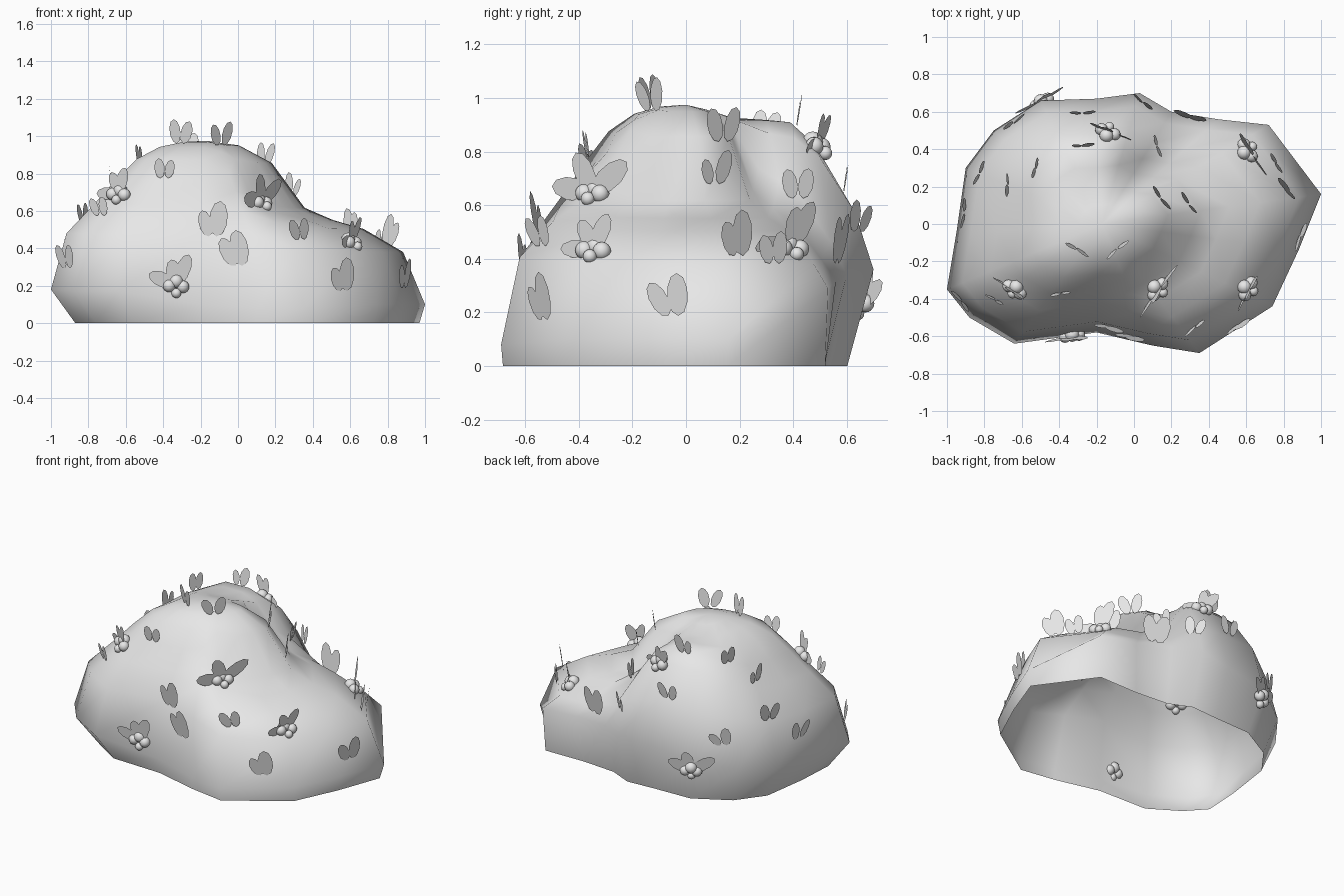
import bpy, bmesh, math, random
from mathutils import Vector, Matrix
from mathutils.bvhtree import BVHTree

if "Cube" in bpy.data.objects:
    bpy.data.objects.remove(bpy.data.objects["Cube"], do_unlink=True)
random.seed(4)

grey = bpy.data.materials.new("plain_grey")
grey.use_nodes = True
grey.diffuse_color = (0.8, 0.8, 0.8, 1)
grey.node_tree.nodes["Principled BSDF"].inputs["Base Color"].default_value = grey.diffuse_color


def finish(bm, name, smooth):
    """Turn a bmesh into a named, coloured object."""
    mesh = bpy.data.meshes.new(name)
    for face in bm.faces:
        face.smooth = smooth
    bm.to_mesh(mesh)
    bm.free()
    mesh.materials.append(grey)
    obj = bpy.data.objects.new(name, mesh)
    bpy.context.collection.objects.link(obj)


# Bush mound: widest outline as x, y, height, base inset, share of low side lobe
OUTLINE = [
    (1, .16, .1, .97, 1), (.72, .53, .29, .98, 1), (.45, .56, .32, .92, .9),
    (.2, .6, .34, .89, .6), (.03, .7, .36, .86, .15), (-.2, .67, .34, .88, 0),
    (-.5, .66, .3, .88, 0), (-.75, .5, .25, .9, 0), (-.9, .3, .22, .9, 0),
    (-.95, -.05, .2, .9, 0), (-1, -.35, .18, .87, 0), (-.88, -.5, .17, .86, 0),
    (-.64, -.64, .17, .87, 0), (-.2, -.58, .1, .98, 0), (.1, -.65, .08, .99, .28),
    (.35, -.69, .08, .99, .75), (.74, -.44, .1, .98, 1), (.88, -.14, .1, .98, 1),
]
APEX = Vector((-.17, 0, .975))
# Ring distance from the apex, then heights on the front, back and side lobe
RINGS = [(.9, .48, .61, .38), (.72, .64, .84, .51), (.58, .77, .92, .55),
         (.45, .88, .92, .6), (.3, .945, .915, .87), (.15, .97, .95, .955)]


def build_mound():
    bm = bmesh.new()
    rings = [[bm.verts.new((x * s, y * s, 0)) for x, y, z, s, w in OUTLINE],
             [bm.verts.new((x, y, z)) for x, y, z, s, w in OUTLINE]]
    for t, front, back, lobe in RINGS:
        ring = []
        for x, y, z, s, w in OUTLINE:
            b = min(1, max(0, y / .66) ** 2)
            height = (front + (back - front) * b) * (1 - w) + lobe * w
            spot = APEX.lerp(Vector((x, y, 0)), t)
            ring.append(bm.verts.new((spot.x, spot.y, height)))
        rings.append(ring)
    top = bm.verts.new(APEX)
    count = len(OUTLINE)
    for i in range(count):
        j = (i + 1) % count
        for low, high in zip(rings, rings[1:]):
            bm.faces.new((low[i], low[j], high[j], high[i]))
        bm.faces.new((rings[-1][i], rings[-1][j], top))
    # Soften the valley between the two lobes
    bmesh.ops.smooth_vert(bm, verts=[v for ring in rings[3:] for v in ring], factor=.3,
                          use_axis_z=True)
    bm.normal_update()
    tree = BVHTree.FromBMesh(bm)
    finish(bm, "bush_mound", True)
    return tree


surface = build_mound()
leaves = bmesh.new()
berries = bmesh.new()


def frame_at(spot):
    """Nearest surface point with its normal, horizontal outward and sideways axes."""
    point, normal, _, _ = surface.find_nearest(Vector(spot))
    out = Vector((normal.x, normal.y, 0))
    if out.length < .15:
        out = Vector((point.x - APEX.x, point.y - APEX.y, 0))
    out.normalize()
    return point, normal, out, Vector((0, 0, 1)).cross(out)


def add_leaf(base, out, side, roll, length, width):
    """Flat oval leaf growing from base, leaning slightly outward."""
    up = (Vector((0, 0, 1)) + out * .15).normalized()
    a = math.radians(roll)
    along = up * math.cos(a) + side * math.sin(a)
    across = side * math.cos(a) - up * math.sin(a)
    verts = []
    for k in range(10):
        q = math.tau * k / 10
        verts.append(leaves.verts.new(base + along * length * (1 - math.cos(q)) / 2
                                      + across * width / 2 * math.sin(q)))
    leaves.faces.new(verts)


def add_pair(spot, size):
    """Two leaves of uneven size, tilted together."""
    point, normal, out, side = frame_at(spot)
    tilt = random.uniform(-18, 18)
    for sign in (-1, 1):
        grow = size * random.uniform(.8, 1.15)
        add_leaf(point + side * sign * .02 + normal * .005, out, side,
                 tilt + sign * random.uniform(5, 22), grow, grow * .52)


def add_cluster(spot, size):
    """Four berries with three fanned leaves."""
    point, normal, out, side = frame_at(spot)
    for roll, part in ((-80, .9), (-12, .8), (40, 1)):
        add_leaf(point + normal * .015, out, side, roll + random.uniform(-20, 20),
                 size * part, size * .45)
    rise = normal.cross(side).normalized()
    for u, v, radius in ((-.038, 0, .034), (0, -.025, .038), (.036, .005, .034), (0, .04, .026)):
        center = point + normal * .01 + side * u - rise * v
        bmesh.ops.create_uvsphere(berries, u_segments=12, v_segments=8, radius=radius,
                                  matrix=Matrix.Translation(center))


# Loose leaf pairs
SMALL = [
    (-.73, -.4, .57), (-.93, -.43, .3), (-.4, -.33, .75), (-.31, -.12, .95),
    (-.09, -.13, .96), (.35, -.55, .47), (.25, .08, .65), (.15, .15, .85),
    (.13, .43, .65), (-.28, .42, .9), (-.28, .6, .65), (.76, .34, .4),
    (-.83, .27, .53), (-.65, .2, .7), (-.5, .28, .82), (-.94, .07, .35),
    (-.65, .52, .4), (.05, .64, .5),
]
LARGE = [(-.13, -.52, .46), (.58, -.55, .18), (.92, -.06, .2), (.8, .2, .42),
         (0, -.62, .31), (.3, .56, .38)]
for size, sites in ((.12, SMALL), (.17, LARGE)):
    for site in sites:
        add_pair(site, size)

# Berry clusters
for site, size in [((-.62, -.32, .66), .15), ((.13, -.35, .65), .2), ((-.33, -.6, .2), .18),
                   ((.62, -.35, .45), .15), ((.6, .39, .43), .19), ((-.14, .5, .83), .15),
                   ((-.5, .66, .23), .18)]:
    add_cluster(site, size)

finish(leaves, "leaves", False)
finish(berries, "berries", True)
